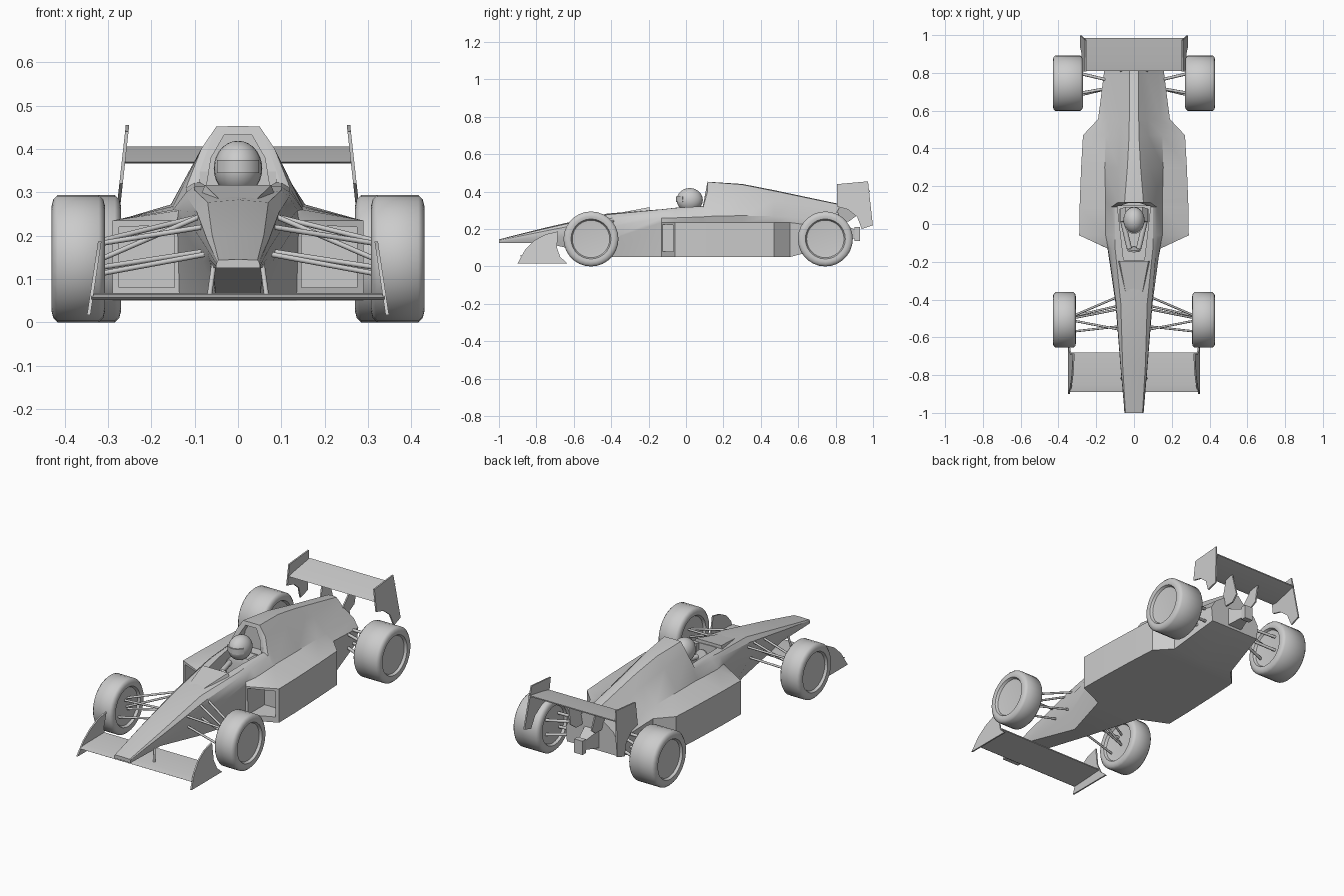
import bpy, bmesh, math
from mathutils import Vector

cube = bpy.data.objects.get("Cube")
if cube:
    bpy.data.objects.remove(cube, do_unlink=True)

grey = bpy.data.materials.new("light grey")
grey.use_nodes = True
tone = (0.6, 0.6, 0.6, 1)
grey.diffuse_color = tone
grey.node_tree.nodes["Principled BSDF"].inputs["Base Color"].default_value = tone


def make(name, verts, faces, angle=30):
    bm = bmesh.new()
    vs = [bm.verts.new(v) for v in verts]
    for f in faces:
        bm.faces.new([vs[i] for i in f])
    bmesh.ops.recalc_face_normals(bm, faces=bm.faces)
    mesh = bpy.data.meshes.new(name)
    bm.to_mesh(mesh)
    bm.free()
    mesh.materials.append(grey)
    ob = bpy.data.objects.new(name, mesh)
    bpy.context.collection.objects.link(ob)
    smooth(ob, angle)
    return ob


def activate(ob):
    bpy.ops.object.select_all(action='DESELECT')
    ob.select_set(True)
    bpy.context.view_layer.objects.active = ob


def smooth(ob, angle=30):
    activate(ob)
    bpy.ops.object.shade_smooth_by_angle(angle=math.radians(angle))


def bridge(name, rings, cap=True, angle=30):
    """Skin a list of closed rings that share one point count."""
    n = len(rings[0])
    faces = [(r * n + i, r * n + (i + 1) % n, (r + 1) * n + (i + 1) % n, (r + 1) * n + i)
             for r in range(len(rings) - 1) for i in range(n)]
    if cap:
        faces += [tuple(range(n)), tuple(range((len(rings) - 1) * n, len(rings) * n))]
    return make(name, [p for r in rings for p in r], faces, angle)


def rod(name, a, b, r=0.006, sides=8):
    a, b = Vector(a), Vector(b)
    q = (b - a).to_track_quat('Z', 'Y')
    ring = [q @ Vector((r * math.cos(t), r * math.sin(t), 0))
            for t in (2 * math.pi * i / sides for i in range(sides))]
    return bridge(name, [[a + p for p in ring], [b + p for p in ring]], angle=50)


def plate(name, outline, x_at, thick=0.008):
    """Upright plate from a (y, z) outline, leaning by x_at(z)."""
    return bridge(name, [[(x_at(z) + d, y, z) for y, z in outline]
                         for d in (-thick / 2, thick / 2)])


def cut(body, cutter):
    activate(body)
    mod = body.modifiers.new("cut", 'BOOLEAN')
    mod.operation, mod.solver, mod.object = 'DIFFERENCE', 'EXACT', cutter
    bpy.ops.object.modifier_apply(modifier=mod.name)
    bpy.data.objects.remove(cutter, do_unlink=True)


def wheel(name, side, y, inner, outer, r=0.147):
    mid, h = (inner + outer) / 2, (outer - inner) / 2
    half = [(h - 0.018, 0.085), (h - 0.016, 0.1), (h - 0.003, 0.107), (h, 0.122),
            (h - 0.004, 0.137), (h - 0.014, r)]
    profile = half + [(-x, q) for x, q in reversed(half)]
    n = 28
    rings = [[(side * (mid + x), y + q * math.cos(2 * math.pi * i / n),
               r + q * math.sin(2 * math.pi * i / n)) for i in range(n)] for x, q in profile]
    return bridge(name, rings, angle=45)


# Body: half sections as (y, bottom z, top z, outline from floor to crest)
sections = [
    (-1.0, .125, .145, [(.05, .125), (.051, .13), (.05, .135), (.048, .14), (.045, .144)]),
    (-.75, .125, .208, [(.058, .125), (.066, .145), (.072, .17), (.071, .19), (.06, .203)]),
    (-.42, .05, .283, [(.05, .05), (.08, .14), (.098, .21), (.095, .255), (.07, .277)]),
    (-.13, .05, .307, [(.135, .05), (.14, .235), (.137, .258), (.118, .29), (.1, .305)]),
    (-.06, .05, .315, [(.29, .05), (.29, .235), (.15, .26), (.12, .3), (.1, .313)]),
    (.09, .05, .325, [(.288, .05), (.288, .235), (.15, .265), (.12, .31), (.1, .322)]),
    (.115, .05, .453, [(.287, .05), (.287, .235), (.15, .268), (.085, .4), (.05, .452)]),
    (.3, .05, .441, [(.28, .05), (.28, .235), (.155, .272), (.082, .385), (.035, .438)]),
    (.47, .05, .408, [(.27, .05), (.27, .235), (.15, .268), (.075, .355), (.026, .404)]),
    (.555, .05, .39, [(.19, .05), (.19, .235), (.14, .265), (.07, .337), (.025, .386)]),
    (.815, .12, .335, [(.15, .12), (.157, .2), (.13, .245), (.06, .295), (.025, .332)]),
]
rings = []
for y, low, top, half in sections:
    rings.append([(0, y, low)] + [(x, y, z) for x, z in half] + [(0, y, top)]
                 + [(-x, y, z) for x, z in reversed(half)])
body = bridge("body", rings)

# Cockpit opening, airbox hollow and side inlets
cockpit = [(-.055, -.19), (.055, -.19), (.088, .095), (-.088, .095)]
cut(body, bridge("cockpit_cutter", [[(x, y, z) for x, y in cockpit] for z in (.2, .6)]))
airbox = [(-.075, .3), (.075, .3), (.062, .38), (.032, .432), (-.032, .432), (-.062, .38)]
cut(body, bridge("airbox_cutter", [[(x, y, z) for x, z in airbox] for y in (.05, .15)]))
for s in (-1, 1):
    inlet = [(s * .147, .08), (s * .275, .08), (s * .275, .22), (s * .147, .225)]
    cut(body, bridge("inlet_cutter", [[(x, y, z) for x, z in inlet] for y in (-.3, .02)]))
smooth(body)

# Windscreen lip ahead of the cockpit
bridge("windscreen", [[(-w, y, z), (w, y, z), (w * .9, y, z + h), (-w * .9, y, z + h)]
                      for y, w, z, h in ((-.36, .05, .278, .008), (-.195, .085, .295, .022))])

# Driver: helmet, shoulders, arms and steering wheel
bpy.ops.mesh.primitive_uv_sphere_add(segments=24, ring_count=14, location=(0, .02, .355))
helmet = bpy.context.object
helmet.name = "helmet"
helmet.scale = (.056, .07, .064)
helmet.data.materials.append(grey)
smooth(helmet, 60)
bridge("visor", [[(r * math.sin(t), .02 - r * 1.25 * math.cos(t), z)
                  for r, ts in ((.058, range(-5, 6)), (.052, range(5, -6, -1)))
                  for t in (i * .2 for i in ts)] for z in (.345, .375)])
bridge("shoulders", [[(-w, y, z), (w, y, z), (w, y + .07, z), (-w, y + .07, z)]
                     for w, y, z in ((.078, .01, .2), (.075, .01, .27), (.045, .02, .3))])
for s in (-1, 1):
    rod("arm", (s * .06, .02, .26), (s * .025, -.13, .255), .014)
rod("steering_wheel", (0, -.14, .26), (0, -.13, .263), .035, 16)

# Wheels and suspension
for s in (-1, 1):
    wheel("front_wheel", s, -.508, .307, .43)
    wheel("rear_wheel", s, .745, .27, .43)
    for a, b in [((.33, -.49, .185), (.085, -.385, .245)), ((.33, -.51, .18), (.07, -.56, .222)),
                 ((.33, -.49, .125), (.07, -.43, .165)), ((.33, -.57, .11), (.06, -.54, .16)),
                 ((.33, -.5, .14), (.075, -.45, .25))]:
        rod("front_arm", (s * a[0], a[1], a[2]), (s * b[0], b[1], b[2]))
    for a, b in [((.3, .8, .19), (.13, .76, .21)), ((.3, .69, .19), (.13, .72, .21)),
                 ((.3, .8, .11), (.13, .76, .14)), ((.3, .68, .11), (.13, .72, .14))]:
        rod("rear_arm", (s * a[0], a[1], a[2]), (s * b[0], b[1], b[2]), .008)


def wing(name, half, outline):
    return bridge(name, [[(x, y, z) for y, z in outline] for x in (-half, half)])


# Front wing with leaning end plates and nose struts
wing("front_wing", .338, [(-.89, .058), (-.88, .052), (-.68, .062), (-.68, .068), (-.85, .066)])
front_plate = [(-.9, .017), (-.635, .017), (-.672, .05), (-.69, .1), (-.685, .187),
               (-.75, .172), (-.81, .14), (-.86, .09)]
for s in (-1, 1):
    plate("front_end_plate", front_plate, lambda z: s * (.347 - .15 * z))
    rod("nose_strut", (s * .066, -.82, .06), (s * .055, -.8, .14), .006)

# Rear wing with leaning end plates and supports
wing("rear_wing", .262, [(.81, .37), (.84, .367), (.985, .4), (.985, .406), (.86, .383)])
rear_plate = [(.807, .44), (.973, .455), (.999, .22), (.94, .2), (.915, .265),
              (.865, .305), (.807, .32)]
for s in (-1, 1):
    plate("rear_end_plate", rear_plate, lambda z: s * (.305 - .11 * z))
    plate("wing_support", [(.78, .24), (.87, .24), (.91, .27), (.9, .385), (.85, .375)],
          lambda z: s * (.01 + .2 * z))

# Gearbox and rear lamp
bridge("gearbox", [[(-w, y, a), (w, y, a), (w, y, b), (-w, y, b)]
                   for y, w, a, b in ((.79, .05, .13, .24), (.9, .02, .15, .2))])
bridge("rear_lamp", [[(-.025, y, .135), (.025, y, .135), (.025, y, .21), (-.025, y, .21)]
                     for y in (.9, .93)])
